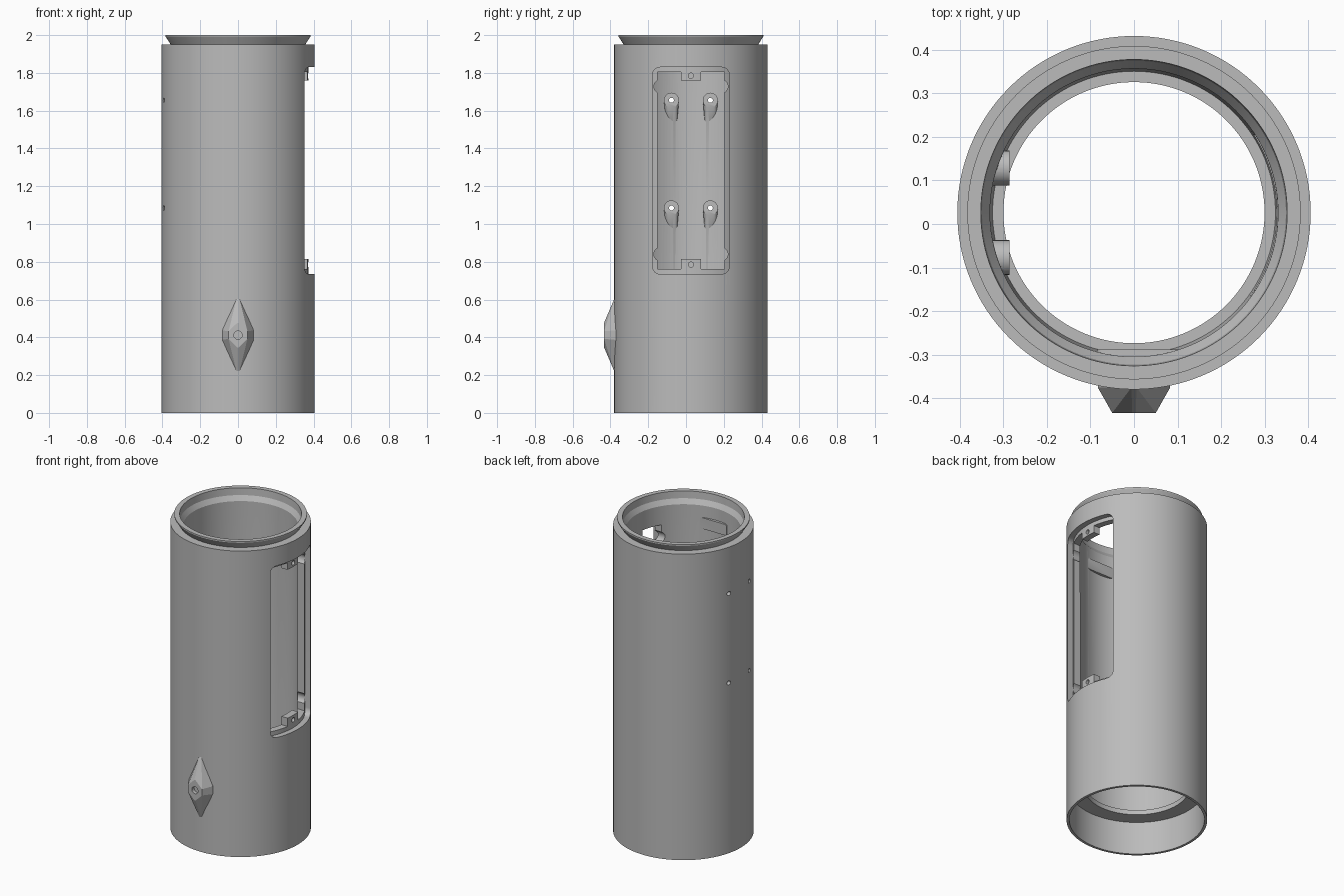
import bpy, bmesh, math
from mathutils import Vector

cube = bpy.data.objects.get("Cube")
if cube:
    bpy.data.objects.remove(cube)

CY = 0.026          # tube axis position in y
SEG = 128

grey = bpy.data.materials.new("plain grey")
grey.use_nodes = True
grey.diffuse_color = (0.5, 0.5, 0.5, 1)
grey.node_tree.nodes["Principled BSDF"].inputs["Base Color"].default_value = (0.5, 0.5, 0.5, 1)


def make(name, bm):
    bmesh.ops.recalc_face_normals(bm, faces=bm.faces)
    mesh = bpy.data.meshes.new(name)
    bm.to_mesh(mesh)
    bm.free()
    mesh.materials.append(grey)
    obj = bpy.data.objects.new(name, mesh)
    bpy.context.collection.objects.link(obj)
    return obj


def lathe(name, profile):
    """Revolve a closed (radius, z) outline about the tube axis."""
    bm = bmesh.new()
    rings = []
    for i in range(SEG):
        a = 2 * math.pi * i / SEG
        rings.append([bm.verts.new((r * math.cos(a), CY + r * math.sin(a), z)) for r, z in profile])
    n = len(profile)
    for i in range(SEG):
        p, q = rings[i], rings[(i + 1) % SEG]
        for k in range(n):
            m = (k + 1) % n
            bm.faces.new((p[k], q[k], q[m], p[m]))
    return make(name, bm)


def prism(name, outline, axis, d0, d1):
    """Extrude a 2D outline along x (outline is y,z) or y (outline is x,z)."""
    place = (lambda u, v, d: (d, u, v)) if axis == "x" else (lambda u, v, d: (u, d, v))
    bm = bmesh.new()
    a = [bm.verts.new(place(u, v, d0)) for u, v in outline]
    b = [bm.verts.new(place(u, v, d1)) for u, v in outline]
    bm.faces.new(a)
    bm.faces.new(b)
    for i in range(len(a)):
        j = (i + 1) % len(a)
        bm.faces.new((a[i], a[j], b[j], b[i]))
    return make(name, bm)


def hull(name, points):
    """Convex solid around a set of points."""
    bm = bmesh.new()
    for p in points:
        bm.verts.new(p)
    bmesh.ops.convex_hull(bm, input=bm.verts)
    loose = [v for v in bm.verts if not v.link_faces]
    bmesh.ops.delete(bm, geom=loose, context="VERTS")
    return make(name, bm)


def circle(u, v, r, n=24):
    return [(u + r * math.cos(2 * math.pi * i / n), v + r * math.sin(2 * math.pi * i / n)) for i in range(n)]


def rounded(u0, u1, v0, v1, r, n=8):
    pts = []
    corners = [(u1 - r, v1 - r), (u0 + r, v1 - r), (u0 + r, v0 + r), (u1 - r, v0 + r)]
    for q, (u, v) in enumerate(corners):
        for i in range(n + 1):
            a = math.pi / 2 * (q + i / n)
            pts.append((u + r * math.cos(a), v + r * math.sin(a)))
    return pts


def boolean(target, tool, mode="DIFFERENCE"):
    mod = target.modifiers.new("bool", "BOOLEAN")
    mod.operation = mode
    mod.solver = "EXACT"
    mod.object = tool
    bpy.context.view_layer.objects.active = target
    bpy.ops.object.modifier_apply(modifier=mod.name)
    bpy.data.objects.remove(tool)


# Tube with flared neck, inner bore, and stepped socket at the bottom
body = lathe("tube_body", [
    (0.406, 0), (0.406, 1.95), (0.356, 1.95), (0.383, 1.992), (0.383, 2.0),
    (0.352, 2.0), (0.349, 1.955), (0.331, 1.925), (0.327, 0.26),
    (0.325, 0.24), (0.30, 0.24), (0.30, 0.21), (0.39, 0.21), (0.39, 0)])

# Shallow rebate around the side window
rebate = prism("rebate_cutter", rounded(CY - 0.203, CY + 0.203, 0.735, 1.83, 0.04), "x", 0.2, 0.6)
core = lathe("rebate_core", [(0.372, 0.5), (0.372, 1.9), (0.1, 1.9), (0.1, 0.5)])
boolean(rebate, core)
boolean(body, rebate)

# Through window with a central screw tab at each end
W, T, Z0, Z1 = 0.178, 0.053, 0.762, 1.805
window = prism("window_cutter", [
    (CY - W, Z0), (CY - T, Z0), (CY - T, 0.815), (CY + T, 0.815), (CY + T, Z0), (CY + W, Z0),
    (CY + W, Z1), (CY + T, Z1), (CY + T, 1.76), (CY - T, 1.76), (CY - T, Z1), (CY - W, Z1)],
    "x", 0.15, 0.6)
boolean(body, window)
for side in (-1, 1):
    for z in (0.84, 1.728):
        boolean(body, prism("corner_relief", circle(CY + side * 0.16, z, 0.036), "x", 0.15, 0.6))
for z in (0.785, 1.785):
    boolean(body, prism("tab_hole", circle(CY, z, 0.014), "x", 0.15, 0.6))

# Four screw bosses on the wall facing the window, each with a tapered support
for side in (-1, 1):
    for z in (1.655, 1.085):
        y = CY + side * 0.103
        pts = [Vector((x, u, v)) for x in (-0.286, -0.35) for u, v in circle(y, z, 0.04)]
        pts += [Vector((-0.335, u, v)) for u, v in circle(y, z - 0.13, 0.028)]
        boolean(body, hull("screw_boss", pts), "UNION")
        boolean(body, prism("screw_hole", circle(y, z, 0.013), "x", -0.6, -0.2))

# Small flat pad high on the inner front wall
pad = prism("inner_pad", rounded(-0.085, 0.105, 1.78, 1.85, 0.015, 4), "y", -0.34, -0.288)
boolean(body, pad, "UNION")

# Faceted diamond boss low on the front, with a button recess
ZC = 0.412
base = [(0.006, 0.2), (0.083, 0.025)]
top = [(0.004, 0.065), (0.05, 0.02)]
pts = []
for ring, y in ((base, -0.355), (base, -0.376), (top, -0.434)):
    for x, z in ring:
        pts += [Vector((sx * x, y, ZC + sz * z)) for sx in (-1, 1) for sz in (-1, 1)]
diamond = hull("diamond_boss", pts)
boolean(diamond, prism("button_recess", circle(0, ZC, 0.022), "y", -0.5, -0.41))

# Smooth the round walls, keep edges crisp
for obj, angle in ((body, 25), (diamond, 12)):
    bpy.ops.object.select_all(action="DESELECT")
    obj.select_set(True)
    bpy.context.view_layer.objects.active = obj
    bpy.ops.object.shade_smooth_by_angle(angle=math.radians(angle))
